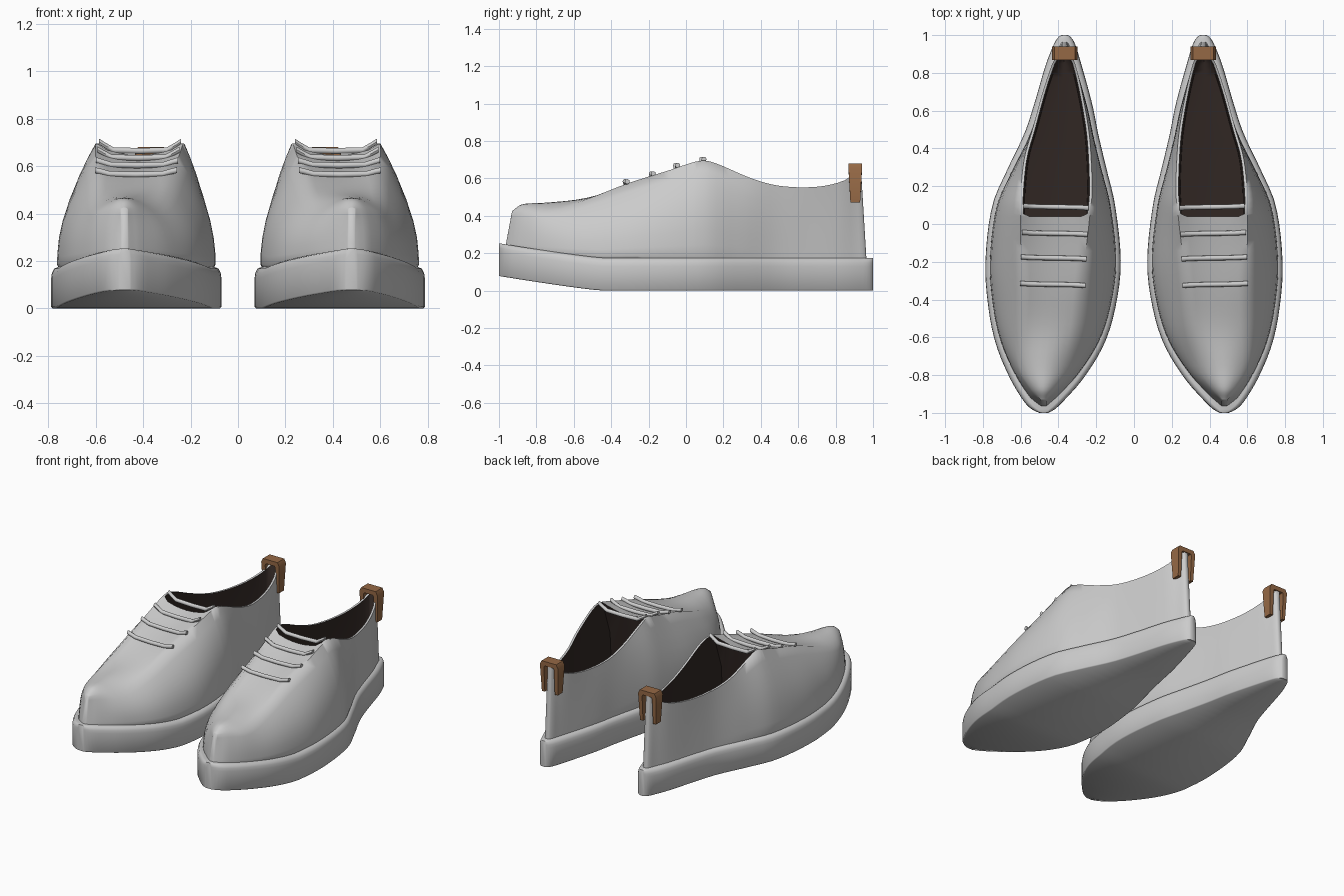
import bpy, bmesh, math

if "Cube" in bpy.data.objects:
    bpy.data.objects.remove(bpy.data.objects["Cube"])


def material(name, rgb):
    m = bpy.data.materials.new(name)
    m.diffuse_color = (*rgb, 1)
    m.use_nodes = True
    m.node_tree.nodes["Principled BSDF"].inputs["Base Color"].default_value = m.diffuse_color
    return m


DARK = material("dark_lining", (0.03, 0.02, 0.017))
TAN = material("tan_leather", (0.30, 0.14, 0.06))


def interp(keys, y):
    """Smooth Hermite interpolation of rows (y, a, b, ...)."""
    y = min(max(y, keys[0][0]), keys[-1][0])
    i = max(k for k in range(len(keys) - 1) if keys[k][0] <= y)
    p, q = keys[i], keys[i + 1]
    a, b = keys[max(i - 1, 0)], keys[min(i + 2, len(keys) - 1)]
    d = q[0] - p[0]
    t = (y - p[0]) / d
    out = []
    for c in range(1, len(p)):
        m0 = (q[c] - a[c]) / (q[0] - a[0]) * d
        m1 = (b[c] - p[c]) / (b[0] - p[0]) * d
        out.append((2*t**3 - 3*t*t + 1) * p[c] + (t**3 - 2*t*t + t) * m0
                   + (3*t*t - 2*t**3) * q[c] + (t**3 - t*t) * m1)
    return out


def loft(name, rings, side, mats=(), is_dark=None, angle=40):
    """Skin closed rings into a capped solid; side = 1 or -1 mirrors in x."""
    bm = bmesh.new()
    vs = [[bm.verts.new((side * x, y, z)) for x, y, z in r] for r in rings]
    n = len(rings[0])
    for i in range(len(vs) - 1):
        for j in range(n):
            k = (j + 1) % n
            f = bm.faces.new((vs[i][j], vs[i][k], vs[i+1][k], vs[i+1][j]))
            if is_dark and is_dark(i, j):
                f.material_index = 1
    bm.faces.new(vs[0])
    bm.faces.new(vs[-1])
    bmesh.ops.recalc_face_normals(bm, faces=bm.faces)
    me = bpy.data.meshes.new(name)
    for m in mats:
        me.materials.append(m)
    bm.to_mesh(me)
    bm.free()
    ob = bpy.data.objects.new(name, me)
    bpy.context.collection.objects.link(ob)
    bpy.ops.object.select_all(action='DESELECT')
    ob.select_set(True)
    bpy.context.view_layer.objects.active = ob
    bpy.ops.object.shade_smooth_by_angle(angle=math.radians(angle))
    return ob


# Sole outline: y, inner x, outer x
OUTLINE = [(-1, .455, .50), (-.985, .425, .535), (-.95, .385, .575), (-.82, .27, .655),
           (-.64, .16, .73), (-.45, .10, .77), (-.21, .07, .787), (.1, .10, .75),
           (.29, .145, .67), (.48, .19, .58), (.63, .22, .53), (.85, .28, .465),
           (.96, .315, .42), (.99, .335, .40), (1, .35, .385)]
# Top edge of the upper: y, inner x, outer x, z, crown height
EDGE = [(-.965, .465, .495, .42, .005), (-.9, .42, .54, .42, .04), (-.75, .345, .605, .412, .058),
        (-.55, .30, .60, .48, .012), (-.32, .28, .59, .57, -.015), (-.1, .25, .60, .64, -.03),
        (.08, .23, .60, .695, -.04), (.16, .222, .60, .68, -.03), (.35, .227, .58, .60, 0),
        (.5, .24, .538, .56, 0), (.7, .275, .483, .555, 0), (.85, .312, .432, .59, 0),
        (.965, .355, .38, .66, 0)]
WALL = [0, .05, .15, .3, .45, .6, .75, .88, 1]
N = len(WALL) - 1


def spring(y):
    """Toe lift."""
    return .078 * max(0, (-.45 - y) / .55) ** 1.15


def sole_ring(y):
    l, r = interp(OUTLINE, y)
    s = spring(y)
    c = min(.03, (r - l) / 4)
    pts = [(l, .006), (l + c * .2, 0), (r - c * .2, 0), (r, .006), (r, .13), (r - c * .1, .15),
           (r - c * .4, .168), (r - c, .175), (l + c, .175), (l + c * .4, .168),
           (l + c * .1, .15), (l, .13)]
    return [(x, y, z + s) for x, z in pts]


def upper_ring(y, is_open, tuck=0.0):
    l, r = interp(OUTLINE, y / .965)
    ins = min(.024, (r - l) * .2)
    l, r = l + ins, r - ins
    el, er, ze, h = interp(EDGE, y)
    z0 = .165 + spring(y)
    lean = .035 * max(0, (-y - .8) / .165) - .03 * max(0, (y - .85) / .115)

    def side_wall(base, edge):
        pts = []
        for s in WALL:
            f = s ** 2.5 if s else .06        # bulging wall, pinched at the welt
            pts.append((base + (edge - base) * f, y + lean * s, z0 + (ze - z0) * s))
        return pts
    w = er - el
    if is_open:
        t = min(.014, w * .2)
        mid = [(t, ze), (t, (ze + .22) / 2), (t + .01, .24), (w / 2, .22),
               (w - t - .01, .24), (w - t, (ze + .22) / 2), (w - t, ze)]
        mid = [(el + x, y + lean - (tuck if z < ze else 0), z) for x, z in mid]
    else:
        mid = [(el + w * u, y + lean, ze + h * 4 * u * (1 - u)) for u in [k / 8 for k in range(1, 8)]]
    return side_wall(l, el) + mid + side_wall(r, er)[::-1]


# Stations along the upper: closed vamp, open collar, closed heel
vamp = [-.965 + 1.005 * (1 - math.cos(math.pi / 2 * k / 26)) for k in range(27)]
collar = [.055 + .865 * k / 24 for k in range(25)]
stations = ([(y, False, 0) for y in vamp]
            + [(y, True, max(0, .08 - i * .04)) for i, y in enumerate(collar)]
            + [(y, False, 0) for y in (.93, .945, .957, .965)])
first, last = len(vamp) - 1, len(vamp) - 1 + len(collar)


def lining(i, j):
    return first <= i <= last and N + 1 <= j <= N + 6


# Laces: y, inner x, outer x, end z, middle z
LACES = [(-.32, .258, .603, .583, .567), (-.18, .252, .598, .625, .606),
         (-.05, .246, .592, .67, .637), (.09, .24, .585, .703, .667)]


def lace_rings(y, x0, x1, ze, zm):
    path = [(x0, ze), (x0 + .025, (ze + zm) / 2 + .002), (x0 + .06, zm), ((x0 + x1) / 2, zm - .003),
            (x1 - .06, zm), (x1 - .025, (ze + zm) / 2 + .002), (x1, ze)]
    rings = []
    for k, (x, z) in enumerate(path):
        yc = y - .006 + .012 * k / 6
        rings.append([(x, yc + .013 * math.cos(a), z + .013 * math.sin(a))
                      for a in [math.tau * i / 10 for i in range(10)]])
    return rings


# Heel tab strap: outer x, outer z, inner x, inner z, half depth
TAB = [(.308, .47, .33, .47, .026), (.300, .655, .33, .64, .036), (.313, .68, .335, .65, .036),
       (.422, .68, .40, .65, .036), (.435, .655, .405, .64, .036), (.427, .47, .405, .47, .026)]

for side, tag in ((1, "left"), (-1, "right")):
    # Sole
    loft(f"{tag}_sole", [sole_ring(-math.cos(math.pi * k / 48)) for k in range(49)], side, angle=60)
    # Upper with dark lining (first slot stays empty for the plain grey)
    loft(f"{tag}_upper", [upper_ring(*s) for s in stations], side, (None, DARK), lining, 65)
    # Laces
    for n, row in enumerate(LACES):
        loft(f"{tag}_lace_{n + 1}", lace_rings(*row), side)
    # Heel tab
    loft(f"{tag}_heel_tab", [[(xo, .905 - d, zo), (xo, .905 + d, zo), (xi, .905 + d, zi), (xi, .905 - d, zi)]
                             for xo, zo, xi, zi, d in TAB], side, (TAN,), angle=35)
